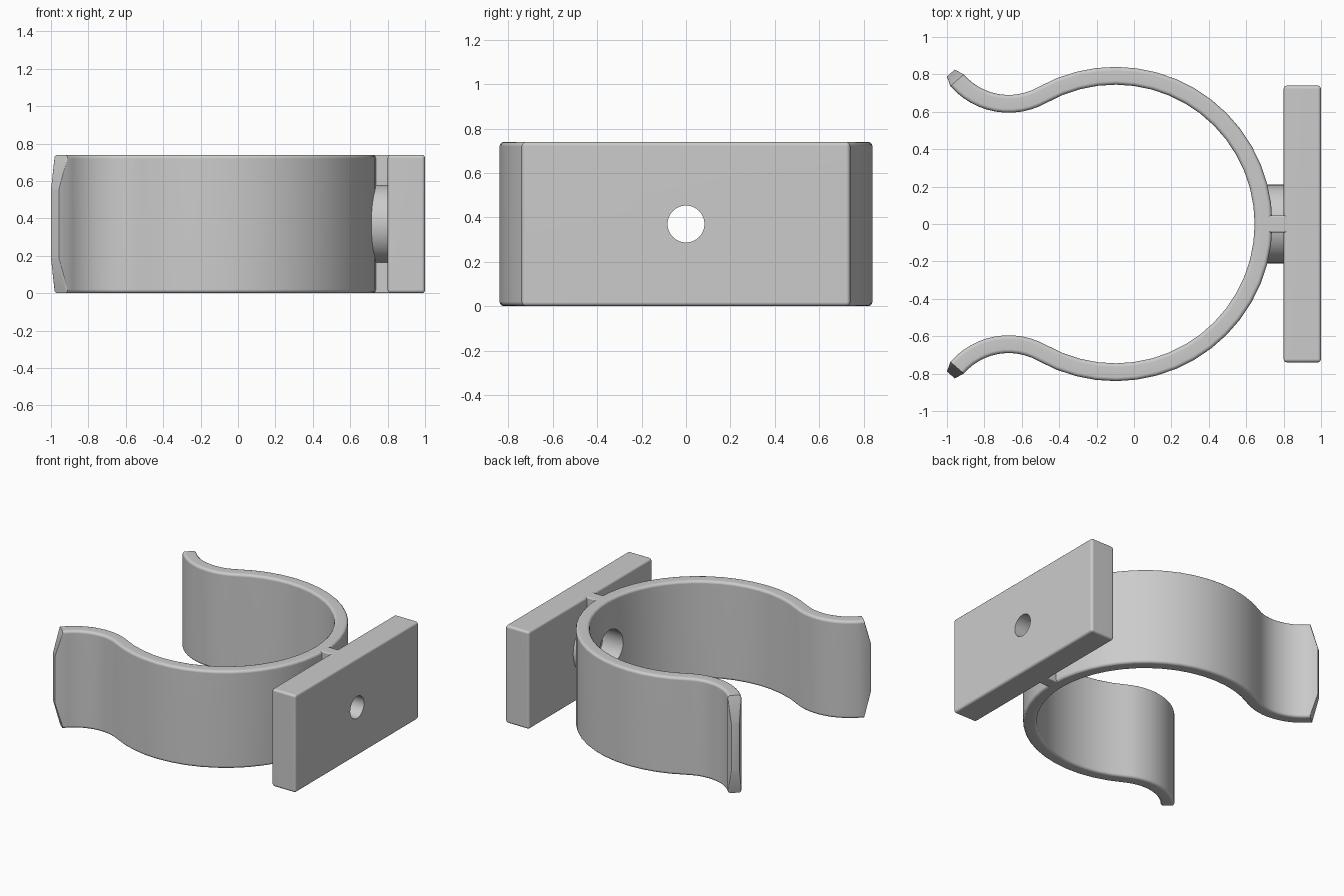
import bpy, bmesh, math
from mathutils import Vector, Matrix

if "Cube" in bpy.data.objects:
    bpy.data.objects.remove(bpy.data.objects["Cube"], do_unlink=True)

HEIGHT = 0.74
MID = HEIGHT / 2
RING = Vector((-0.1, 0))       # centre of the gripping ring
LIP = Vector((-0.67, 1.008))   # centre of the flared lip
RING_R, LIP_R, HALF = 0.7925, 0.3655, 0.0475

grey = bpy.data.materials.new("light grey plastic")
grey.use_nodes = True
colour = (0.6, 0.6, 0.6, 1)
grey.diffuse_color = colour
grey.node_tree.nodes["Principled BSDF"].inputs["Base Color"].default_value = colour


def make(name, bm):
    bmesh.ops.recalc_face_normals(bm, faces=bm.faces)
    mesh = bpy.data.meshes.new(name)
    bm.to_mesh(mesh)
    bm.free()
    mesh.materials.append(grey)
    obj = bpy.data.objects.new(name, mesh)
    bpy.context.collection.objects.link(obj)
    return obj


def box(name, x0, x1, half_y, bevel):
    bm = bmesh.new()
    bmesh.ops.create_cube(bm, size=1)
    bmesh.ops.scale(bm, vec=(x1 - x0, 2 * half_y, HEIGHT), verts=bm.verts)
    bmesh.ops.translate(bm, vec=((x0 + x1) / 2, 0, MID), verts=bm.verts)
    bmesh.ops.bevel(bm, geom=bm.edges[:], offset=bevel, segments=3,
                    profile=0.5, affect='EDGES')
    return make(name, bm)


def cylinder(name, x0, x1, radius):
    bm = bmesh.new()
    place = Matrix.Translation(((x0 + x1) / 2, 0, MID)) @ Matrix.Rotation(math.pi / 2, 4, 'Y')
    bmesh.ops.create_cone(bm, cap_ends=True, segments=48, radius1=radius,
                          radius2=radius, depth=x1 - x0, matrix=place)
    return make(name, bm)


def section(centre, normal, half_w, half_h, r):
    """Rounded rectangle standing across the band."""
    points = []
    for k, (sx, sz) in enumerate([(1, 1), (-1, 1), (-1, -1), (1, -1)]):
        for i in range(4):
            a = math.radians(90 * k + 30 * i)
            p = centre + normal * (sx * (half_w - r) + r * math.cos(a))
            points.append((p.x, p.y, MID + sz * (half_h - r) + r * math.sin(a)))
    return points


def polar(angle):
    return Vector((math.cos(angle), math.sin(angle)))


# Half of the band's path: ring arc, then the lip curving the other way
joint = math.atan2(LIP.y - RING.y, LIP.x - RING.x)
path = []
for i in range(17):
    d = polar(joint * i / 16)
    path.append((RING + d * RING_R, d, HALF, MID, 0.02))
start, end = joint - math.pi, math.radians(-139)
for i in range(1, 13):
    d = polar(start + (end - start) * i / 12)
    path.append((LIP + d * LIP_R, -d, HALF, MID, 0.02))
# Tapered tip, narrower and shorter than the band
path.append((Vector((-0.979, 0.807)), -polar(end), 0.028, 0.185, 0.006))

flip = [(Vector((c.x, -c.y)), Vector((n.x, -n.y)), w, h, r)
        for c, n, w, h, r in path[:0:-1]]

# Clip band: sweep the rounded section along the whole path
bm = bmesh.new()
loops = [[bm.verts.new(p) for p in section(*s)] for s in flip + path]
for a, b in zip(loops, loops[1:]):
    for i in range(len(a)):
        j = (i + 1) % len(a)
        bm.faces.new((a[i], a[j], b[j], b[i]))
bm.faces.new(loops[0])
bm.faces.new(loops[-1])
band = make("clip_band", bm)

# Mounting plate, round boss and thin web behind the ring
plate = box("mounting_plate", 0.80, 1.0, 0.74, 0.018)
web = box("support_web", 0.70, 0.82, 0.045, 0.008)
boss = cylinder("round_boss", 0.69, 0.81, 0.21)

# Screw hole with a wider bore for the screw head
cutters = [cylinder("screw_hole_cutter", 0.4, 1.2, 0.083),
           cylinder("head_bore_cutter", 0.4, 0.80, 0.145)]
for obj in (band, plate, web, boss):
    for cutter in cutters:
        mod = obj.modifiers.new("hole", 'BOOLEAN')
        mod.operation = 'DIFFERENCE'
        mod.solver = 'EXACT'
        mod.object = cutter
    bpy.ops.object.select_all(action='DESELECT')
    obj.select_set(True)
    bpy.context.view_layer.objects.active = obj
    for mod in list(obj.modifiers):
        bpy.ops.object.modifier_apply(modifier=mod.name)
    bpy.ops.object.shade_smooth_by_angle(angle=math.radians(35))
    weighted = obj.modifiers.new("even_shading", 'WEIGHTED_NORMAL')
    weighted.keep_sharp = True

for cutter in cutters:
    bpy.data.objects.remove(cutter, do_unlink=True)
